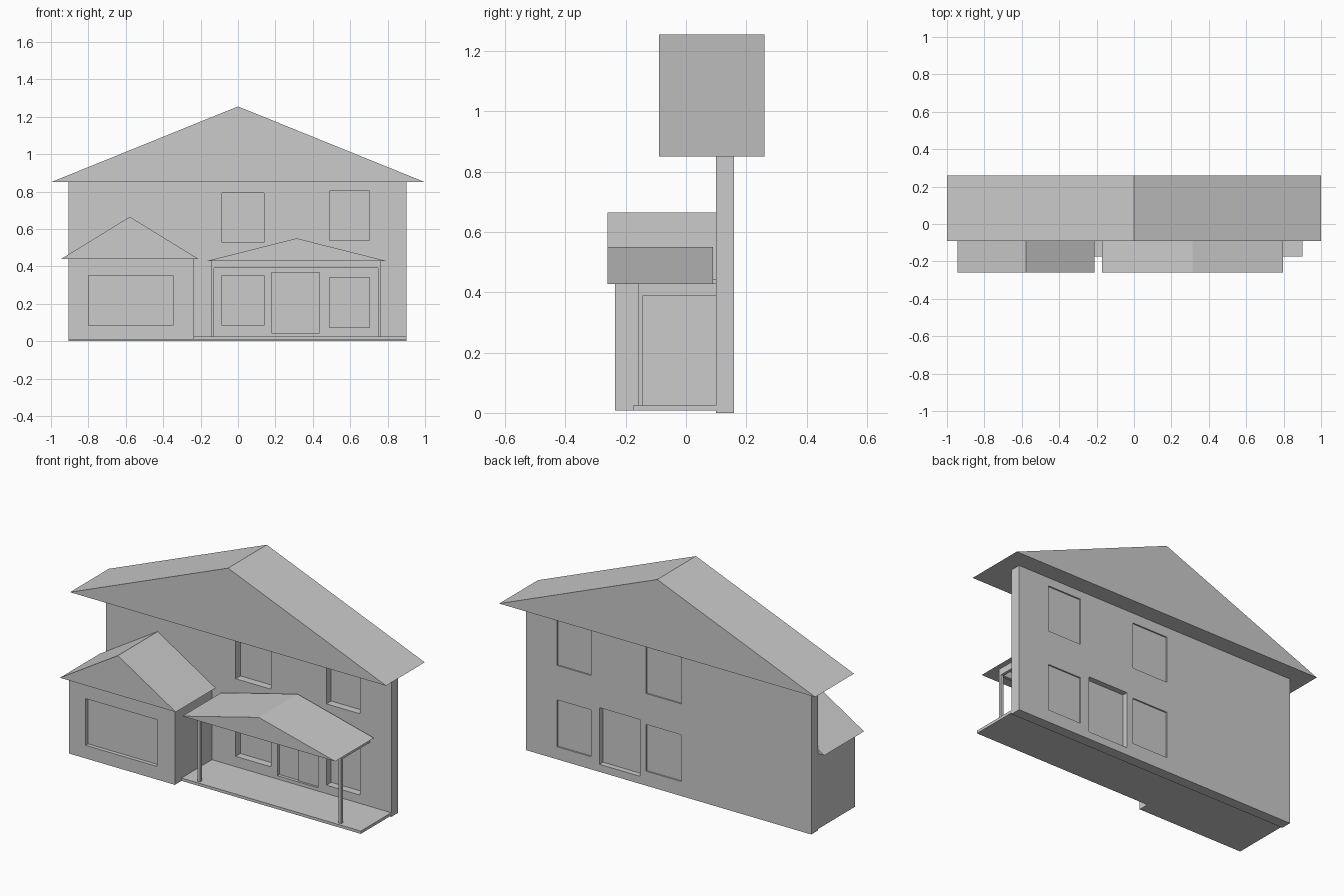
import bpy, bmesh

if "Cube" in bpy.data.objects:
    bpy.data.objects.remove(bpy.data.objects["Cube"])


def finish(name, bm):
    bmesh.ops.recalc_face_normals(bm, faces=bm.faces)
    mesh = bpy.data.meshes.new(name)
    bm.to_mesh(mesh)
    bm.free()
    ob = bpy.data.objects.new(name, mesh)
    bpy.context.collection.objects.link(ob)
    return ob


def prism(name, profile, y0, y1):
    """Extrude an x/z outline from y0 to y1."""
    bm = bmesh.new()
    face = bm.faces.new([bm.verts.new((x, y0, z)) for x, z in profile])
    ext = bmesh.ops.extrude_face_region(bm, geom=[face])
    verts = [g for g in ext["geom"] if isinstance(g, bmesh.types.BMVert)]
    bmesh.ops.translate(bm, vec=(0, y1 - y0, 0), verts=verts)
    return finish(name, bm)


def box(name, x0, x1, y0, y1, z0, z1):
    return prism(name, [(x0, z0), (x1, z0), (x1, z1), (x0, z1)], y0, y1)


def gable(name, x0, x1, y0, y1, eave, ridge):
    return prism(name, [(x0, eave), (x1, eave), ((x0 + x1) / 2, ridge)], y0, y1)


def cut(ob, *bounds):
    cutter = box("cutter", *bounds)
    cutter.hide_render = True
    mod = ob.modifiers.new("opening", "BOOLEAN")
    mod.operation = "DIFFERENCE"
    mod.solver = "EXACT"
    mod.object = cutter
    bpy.context.view_layer.objects.active = ob
    bpy.ops.object.modifier_apply(modifier=mod.name)
    bpy.data.objects.remove(cutter)


# Main wall slab with window and door openings
wall = box("main_wall", -0.905, 0.9, 0.10, 0.16, 0.0, 0.85)
windows = {
    "upper_left_window": (-0.085, 0.14, 0.527, 0.793),
    "upper_right_window": (0.49, 0.703, 0.537, 0.803),
    "lower_left_window": (-0.085, 0.14, 0.083, 0.35),
    "lower_right_window": (0.49, 0.703, 0.072, 0.34),
}
for name, (x0, x1, z0, z1) in windows.items():
    cut(wall, x0, x1, 0.05, 0.21, z0, z1)
    box(name, x0, x1, 0.143, 0.152, z0, z1)
cut(wall, 0.18, 0.435, 0.05, 0.21, 0.043, 0.367)

# Double door leaves
box("door_leaf_left", 0.18, 0.303, 0.118, 0.128, 0.043, 0.367)
box("door_leaf_right", 0.303, 0.435, 0.112, 0.128, 0.043, 0.367)

# Main roof
gable("main_roof", -1.0, 1.0, -0.09, 0.26, 0.85, 1.255)

# Garage with recessed front panel and its roof
garage = box("garage", -0.905, -0.235, -0.235, 0.10, 0.008, 0.44)
cut(garage, -0.80, -0.347, -0.30, -0.213, 0.083, 0.35)
gable("garage_roof", -0.945, -0.212, -0.26, 0.10, 0.44, 0.665)

# Porch floor, posts, beams and roof
box("porch_floor", -0.235, 0.9, -0.175, 0.10, 0.008, 0.024)
for side, x in (("left", -0.145), ("right", 0.749)):
    box("porch_post_" + side, x, x + 0.016, -0.16, -0.143, 0.024, 0.39)
    box("porch_side_beam_" + side, x, x + 0.016, -0.143, 0.10, 0.39, 0.43)
box("porch_front_beam", -0.145, 0.765, -0.16, -0.143, 0.39, 0.43)
gable("porch_roof", -0.17, 0.797, -0.26, 0.09, 0.428, 0.55)
